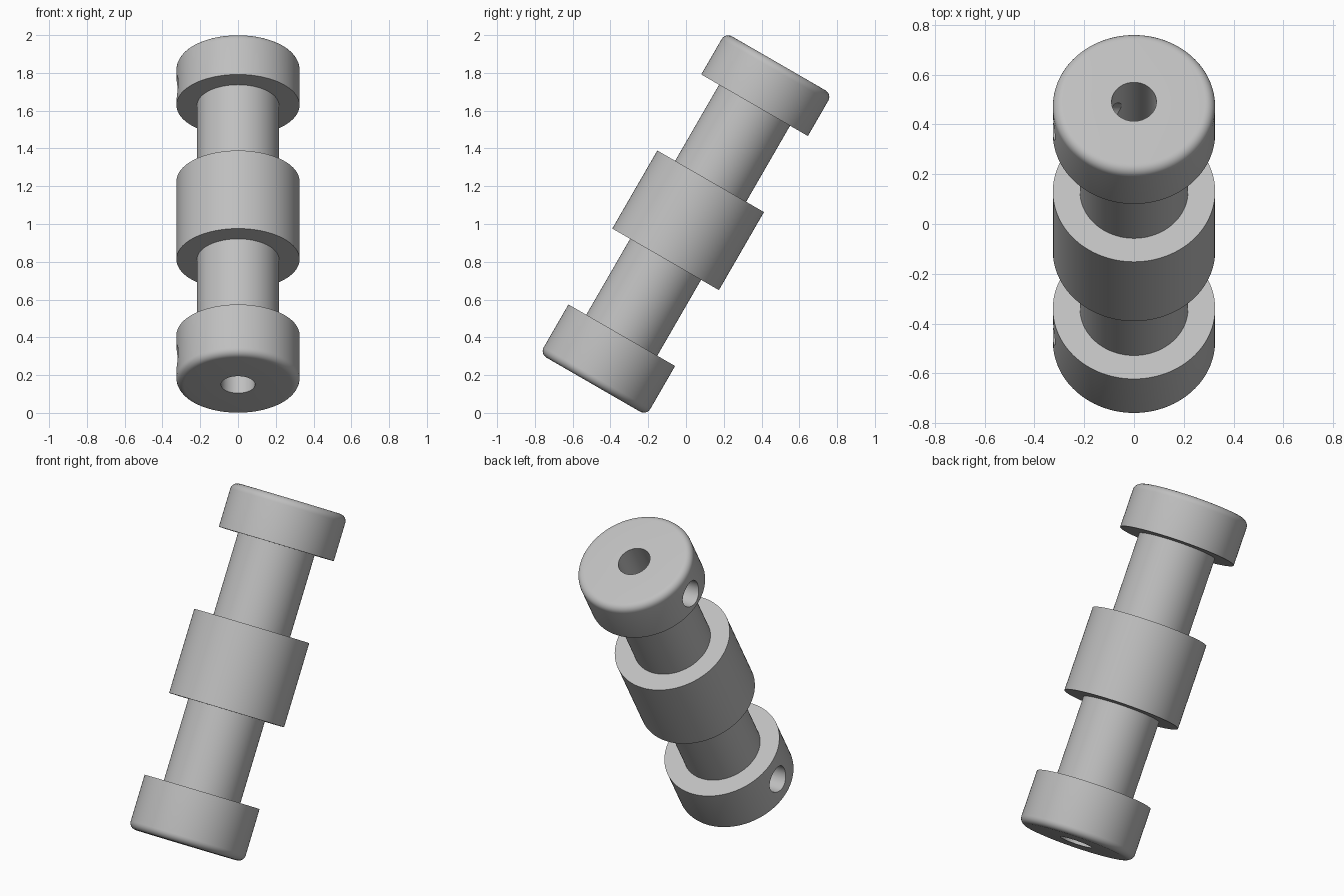
import bpy
import bmesh
from math import radians, pi, sin, cos
from mathutils import Matrix, Vector

old = bpy.data.objects.get("Cube")
if old:
    bpy.data.objects.remove(old, do_unlink=True)

FLANGE_R, SHAFT_R, BORE_R, HOLE_R = 0.326, 0.217, 0.09, 0.075
END, FILLET, HOLE_POS = 0.982, 0.04, 0.823

# Single grey finish
grey = bpy.data.materials.new("grey")
grey.use_nodes = True
colour = (0.52, 0.52, 0.52, 1)
grey.diffuse_color = colour
grey.node_tree.nodes["Principled BSDF"].inputs["Base Color"].default_value = colour


def fillet(sign):
    """Rounded outer rim, listed from the end face towards the side."""
    pts = []
    for i in range(7):
        a = pi / 2 * i / 6
        pts.append((FLANGE_R - FILLET + FILLET * sin(a),
                    sign * (END - FILLET + FILLET * cos(a))))
    return pts


def lathe(name, profile, steps=96):
    """Revolve a closed (radius, height) profile around z."""
    bm = bmesh.new()
    verts = [bm.verts.new((r, 0, h)) for r, h in profile]
    edges = [bm.edges.new((v, verts[(i + 1) % len(verts)])) for i, v in enumerate(verts)]
    bmesh.ops.spin(bm, geom=verts + edges, cent=(0, 0, 0), axis=(0, 0, 1),
                   angle=2 * pi, steps=steps, use_merge=True)
    bmesh.ops.remove_doubles(bm, verts=bm.verts, dist=1e-5)
    bmesh.ops.recalc_face_normals(bm, faces=bm.faces)
    mesh = bpy.data.meshes.new(name)
    bm.to_mesh(mesh)
    bm.free()
    obj = bpy.data.objects.new(name, mesh)
    bpy.context.collection.objects.link(obj)
    mesh.materials.append(grey)
    return obj


# Bored spool: lower flange, shaft, middle collar, shaft, upper flange
steps_up = [(FLANGE_R, -0.68), (SHAFT_R, -0.68),
            (SHAFT_R, -0.216), (FLANGE_R, -0.216),
            (FLANGE_R, 0.261), (SHAFT_R, 0.261),
            (SHAFT_R, 0.726), (FLANGE_R, 0.726)]
profile = ([(BORE_R, -END)] + fillet(-1) + steps_up
           + fillet(1)[::-1] + [(BORE_R, END)])
spool = lathe("bored_spool", profile)
bpy.context.view_layer.objects.active = spool
spool.select_set(True)

# Radial screw holes from the side into the bore, one in each flange
for sign in (-1, 1):
    bpy.ops.mesh.primitive_cylinder_add(vertices=48, radius=HOLE_R, depth=0.5,
                                        location=(-0.27, 0, sign * HOLE_POS),
                                        rotation=(0, pi / 2, 0))
    cutter = bpy.context.object
    cutter.name = "hole_cutter"
    cutter.hide_render = True
    cutter.data.materials.append(grey)
    cut = spool.modifiers.new("screw_hole", 'BOOLEAN')
    cut.operation = 'DIFFERENCE'
    cut.solver = 'EXACT'
    cut.object = cutter
    bpy.ops.object.select_all(action='DESELECT')
    spool.select_set(True)
    bpy.context.view_layer.objects.active = spool
    bpy.ops.object.modifier_apply(modifier=cut.name)
    bpy.data.objects.remove(cutter, do_unlink=True)

# Smooth round surfaces, crisp steps, then lean the part towards the back
bpy.ops.object.shade_smooth_by_angle(angle=radians(30))
spool.data.transform(Matrix.Translation(Vector((0, 0, 1)))
                     @ Matrix.Rotation(radians(-30), 4, 'X'))
